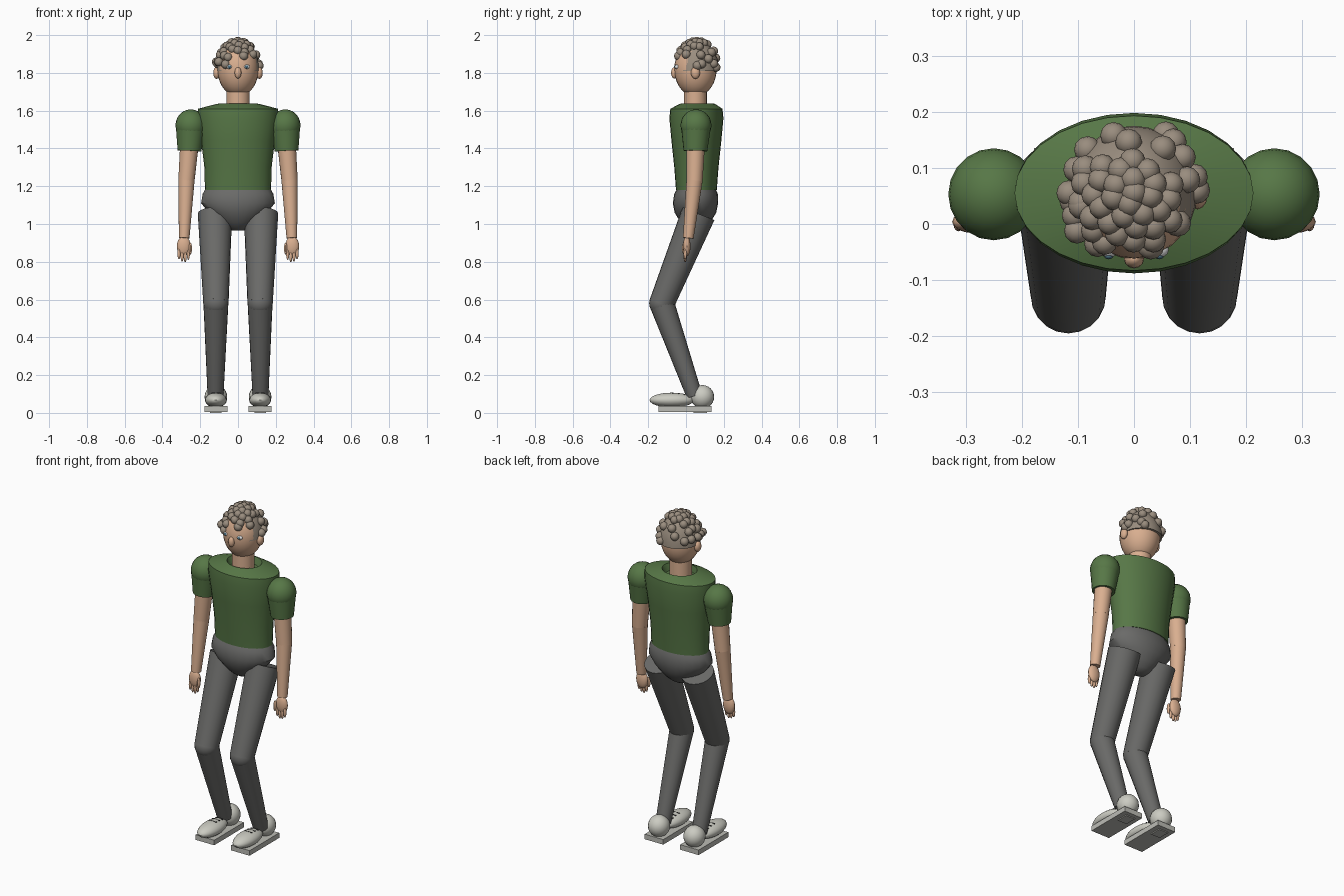
import bpy, bmesh, math
from mathutils import Vector, Matrix

if "Cube" in bpy.data.objects:
    bpy.data.objects.remove(bpy.data.objects["Cube"])


def material(name, rgb):
    m = bpy.data.materials.new(name)
    m.diffuse_color = (*rgb, 1)
    m.use_nodes = True
    m.node_tree.nodes["Principled BSDF"].inputs["Base Color"].default_value = m.diffuse_color
    return m


GREEN = material("green shirt", (0.095, 0.185, 0.062))
SKIN = material("skin", (0.70, 0.43, 0.28))
HAIR = material("grey brown hair", (0.32, 0.265, 0.21))
PANTS = material("grey trousers", (0.145, 0.145, 0.14))
SHOE = material("off white shoe", (0.60, 0.60, 0.54))
SOLE = material("sole grey", (0.50, 0.50, 0.46))
WHITE = material("eye white", (0.75, 0.75, 0.75))
IRIS = material("iris blue", (0.08, 0.18, 0.25))
DARK = material("dark lace", (0.03, 0.03, 0.03))


def finish(name, bm, mat, angle=40):
    bmesh.ops.recalc_face_normals(bm, faces=bm.faces)
    me = bpy.data.meshes.new(name)
    bm.to_mesh(me)
    bm.free()
    me.materials.append(mat)
    ob = bpy.data.objects.new(name, me)
    bpy.context.collection.objects.link(ob)
    bpy.ops.object.select_all(action='DESELECT')
    ob.select_set(True)
    bpy.context.view_layer.objects.active = ob
    bpy.ops.object.shade_smooth_by_angle(angle=math.radians(angle))
    return ob


def skin_rings(name, rings, mat, angle=40):
    """Join rings of points into a capped tube."""
    bm = bmesh.new()
    loops = [[bm.verts.new(p) for p in r] for r in rings]
    n = len(loops[0])
    for a, b in zip(loops, loops[1:]):
        for i in range(n):
            j = (i + 1) % n
            bm.faces.new((a[i], a[j], b[j], b[i]))
    bm.faces.new(loops[0])
    bm.faces.new(loops[-1])
    return finish(name, bm, mat, angle)


def loft(name, rings, mat, n=24, x=0):
    """Level elliptical rings given as (z, half width, half depth, centre y)."""
    turns = [2 * math.pi * i / n for i in range(n)]
    return skin_rings(name, [[(x + rx * math.cos(t), cy + ry * math.sin(t), z) for t in turns]
                             for z, rx, ry, cy in rings], mat)


def limb(name, a, b, ra, rb, mat, n=20):
    """Tapered round limb from a to b."""
    a, b = Vector(a), Vector(b)
    rot = (b - a).to_track_quat('Z', 'Y')
    turns = [2 * math.pi * i / n for i in range(n)]
    return skin_rings(name, [[c + rot @ Vector((r * math.cos(t), r * math.sin(t), 0)) for t in turns]
                             for c, r in ((a, ra), (b, rb))], mat)


def ball(bm, c, r, u=20, v=12):
    m = Matrix.Translation(c) @ Matrix.Diagonal((*r, 1))
    bmesh.ops.create_uvsphere(bm, u_segments=u, v_segments=v, radius=1, matrix=m)


def ellipsoid(name, c, r, mat, u=20, v=12):
    bm = bmesh.new()
    ball(bm, c, r, u, v)
    return finish(name, bm, mat)


def box(name, c, size, mat):
    bm = bmesh.new()
    bmesh.ops.create_cube(bm, size=1, matrix=Matrix.Translation(c) @ Matrix.Diagonal((*size, 1)))
    return finish(name, bm, mat)


# Shirt body with open collar
loft("shirt", [(1.18, .175, .108, .055), (1.30, .178, .117, .055), (1.44, .195, .132, .055),
               (1.56, .213, .143, .055), (1.61, .213, .138, .055), (1.635, .115, .095, .06),
               (1.638, .10, .085, .06), (1.60, .082, .075, .055)], GREEN, 28)

# Pelvis with rounded bottom
loft("pelvis", [(1.19, .17, .10, .055), (1.16, .187, .115, .053), (1.11, .195, .12, .05),
                (1.06, .155, .11, .05), (1.01, .10, .08, .05), (.98, .06, .05, .05),
                (.965, .03, .025, .05)], PANTS)

# Neck and head
loft("neck", [(1.58, .062, .06, .05), (1.72, .062, .06, .05)], SKIN)
ellipsoid("head", (0, .05, 1.82), (.109, .112, .145), SKIN, 28, 18)
ellipsoid("nose", (0, -.062, 1.80), (.018, .017, .03), SKIN, 12, 8)

# Hair cap, cut level at the ears
HC, HR = Vector((0, .058, 1.815)), Vector((.113, .117, .153))
caps = [math.radians(a) for a in (-2, 10, 22, 34, 46, 58, 70, 80, 87)]
loft("hair_cap", [(HC.z + HR.z * math.sin(a), HR.x * math.cos(a), HR.y * math.cos(a), HC.y)
                  for a in caps], HAIR, 28)

# Curls: a dense crown plus loose ones around the sides
bm = bmesh.new()
for i in range(34):
    r = .104 * math.sqrt((i + .5) / 34)
    t = i * 2.39996
    dx, dy = -.02 + r * math.cos(t), -.022 + .76 * r * math.sin(t)
    h = max(.08, 1 - (dx / HR.x) ** 2 - (dy / HR.y) ** 2)
    ball(bm, HC + Vector((dx, dy, HR.z * math.sqrt(h))), (.023, .023, .023), 12, 8)
loose = [(-.037, .16, 1.88), (-.01, .15, 1.92), (.052, .135, 1.91), (.073, .15, 1.85),
         (.095, .125, 1.88), (.10, .08, 1.90), (.12, .06, 1.84), (.115, .085, 1.85),
         (-.065, -.035, 1.845), (.03, -.04, 1.89), (-.11, .04, 1.85), (-.10, .03, 1.90),
         (-.09, .10, 1.90), (-.11, .10, 1.86), (.08, .0, 1.90), (.06, .165, 1.83), (-.08, .13, 1.85)]
for p in loose:
    d = Vector(p) - HC
    k = Vector((d.x / HR.x, d.y / HR.y, d.z / HR.z)).length
    ball(bm, HC + d / k, (.024, .024, .024), 12, 8)
finish("curls", bm, HAIR)

for side, s in (("left", 1), ("right", -1)):
    # Face parts
    ellipsoid(side + "_ear", (s * .113, .05, 1.80), (.018, .024, .032), SKIN, 12, 8)
    ellipsoid(side + "_eye", (s * .045, -.046, 1.832), (.017, .014, .012), WHITE, 12, 8)
    ellipsoid(side + "_iris", (s * .045, -.057, 1.832), (.008, .006, .008), IRIS, 10, 6)

    # Puffed short sleeve
    ellipsoid(side + "_shoulder", (s * .25, .053, 1.522), (.081, .082, .085), GREEN)
    limb(side + "_sleeve", (s * .25, .053, 1.522), (s * .257, .05, 1.387), .08, .063, GREEN)

    # Arm
    elbow, wrist = (s * .273, .045, 1.23), (s * .285, .012, .925)
    limb(side + "_upper_arm", (s * .255, .052, 1.45), elbow, .05, .043, SKIN)
    ellipsoid(side + "_elbow", elbow, (.043,) * 3, SKIN)
    limb(side + "_forearm", elbow, wrist, .043, .028, SKIN)

    # Hand
    ellipsoid(side + "_palm", (s * .287, .004, .882), (.037, .02, .053), SKIN, 16, 10)
    bm = bmesh.new()
    for i, low in enumerate((.812, .80, .803, .815)):
        ball(bm, (s * (.263 + .0165 * i), -.004, low + .028), (.0085, .009, .03), 10, 8)
    ball(bm, (s * .252, -.01, .87), (.009, .011, .032), 10, 8)
    finish(side + "_fingers", bm, SKIN)

    # Bent leg
    hip, knee, ankle = (s * .122, .066, 1.055), (s * .117, -.128, .58), (s * .119, .045, .09)
    limb(side + "_thigh", hip, knee, .091, .067, PANTS)
    ellipsoid(side + "_knee", knee, (.067,) * 3, PANTS)
    limb(side + "_shin", knee, ankle, .066, .042, PANTS)

    # Shoe
    x = s * .117
    ellipsoid(side + "_shoe_heel", (x, .087, .085), (.06, .062, .062), SHOE)
    ellipsoid(side + "_shoe_toe", (x, -.075, .068), (.058, .118, .039), SHOE)
    box(side + "_sole", (x, -.005, .021), (.122, .28, .03), SOLE)
    box(side + "_tread", (x, .075, .003), (.06, .07, .006), SOLE)
    for i in range(3):
        y = -.07 + .03 * i
        top = .068 + .039 * math.sqrt(1 - ((y + .075) / .118) ** 2)
        limb(side + "_lace_%d" % (i + 1), (x - .024, y, top - .003), (x + .024, y, top - .003),
             .004, .004, DARK, 8)
